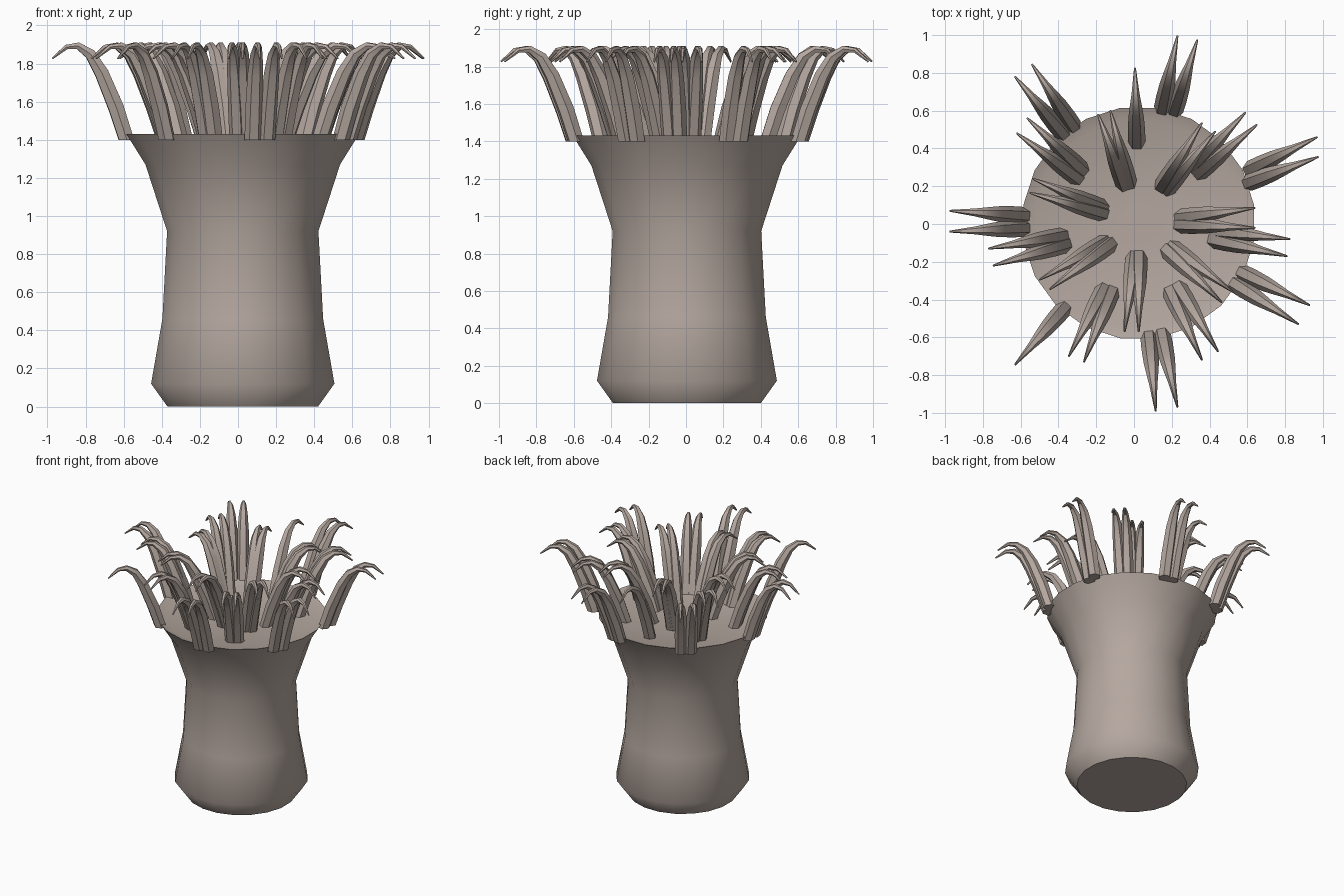
import bpy, bmesh, math
from mathutils import Vector

if "Cube" in bpy.data.objects:
    bpy.data.objects.remove(bpy.data.objects["Cube"])

CX, CY = 0.025, 0.005   # axis of the body

skin = bpy.data.materials.new("warm_grey_skin")
skin.diffuse_color = (0.46, 0.39, 0.35, 1)
skin.use_nodes = True
skin.node_tree.nodes["Principled BSDF"].inputs["Base Color"].default_value = skin.diffuse_color


def finish(bm, name, angle):
    bmesh.ops.recalc_face_normals(bm, faces=bm.faces)
    me = bpy.data.meshes.new(name)
    bm.to_mesh(me)
    bm.free()
    me.materials.append(skin)
    ob = bpy.data.objects.new(name, me)
    bpy.context.collection.objects.link(ob)
    bpy.ops.object.select_all(action='DESELECT')
    ob.select_set(True)
    bpy.context.view_layer.objects.active = ob
    bpy.ops.object.shade_smooth_by_angle(angle=math.radians(angle))
    return ob


def bridge(bm, rings):
    n = len(rings[0])
    for a, b in zip(rings, rings[1:]):
        for i in range(n):
            j = (i + 1) % n
            bm.faces.new((a[i], a[j], b[j], b[i]))


# Body: lathed column with a flared rim and a slightly dished top
profile = [(0.40, 0), (0.487, 0.12), (0.427, 0.46), (0.402, 0.92),
           (0.517, 1.27), (0.618, 1.43), (0.55, 1.405), (0.10, 1.40)]
SIDES = 20
bm = bmesh.new()
rings = []
for r, z in profile:
    ring = []
    for i in range(SIDES):
        a = 2 * math.pi * (i + 0.5) / SIDES
        ring.append(bm.verts.new((CX + r * math.cos(a), CY + r * math.sin(a), z)))
    rings.append(ring)
bridge(bm, rings)
bm.faces.new(rings[0])
bm.faces.new(rings[-1])
finish(bm, "body", 50)

# Tentacle: outward offset from base, height, half thickness
path = [(0.0, 1.40, 0.046), (0.055, 1.57, 0.046), (0.13, 1.75, 0.041),
        (0.19, 1.85, 0.032), (0.255, 1.893, 0.021), (0.315, 1.887, 0.014),
        (0.39, 1.826, 0.005)]


def tentacle(tip, name):
    out = Vector((tip[0] - CX, tip[1] - CY, 0)).normalized()
    side = Vector((-out.y, out.x, 0))
    base = Vector((tip[0], tip[1], 0)) - out * path[-1][0]
    bm = bmesh.new()
    rings = []
    for k, (d, z, r) in enumerate(path):
        p0, p1 = path[max(k - 1, 0)], path[min(k + 1, len(path) - 1)]
        t = (out * (p1[0] - p0[0]) + Vector((0, 0, p1[1] - p0[1]))).normalized()
        if k == 0:
            t = Vector((0, 0, 1))      # flat cut at the foot
        up = side.cross(t)
        c = base + out * d + Vector((0, 0, z))
        rings.append([bm.verts.new(c + r * (math.cos(a) * side + math.sin(a) * up))
                      for a in (math.pi * i / 3 for i in range(6))])
    bridge(bm, rings)
    bm.faces.new(rings[0])
    bm.faces.new(rings[-1])
    finish(bm, name, 40)


# Tip positions of the three rings of tentacles, mostly in pairs
tips = {
    "outer": [(-.975, .07), (-.975, -.04), (-.54, .845), (-.63, .78), (.23, .995),
              (.335, .975), (.97, .46), (.975, .355), (.93, -.43), (.87, -.53),
              (.115, -.99), (.23, -.97), (-.63, -.745)],
    "middle": [(.005, .825), (.59, .59), (.65, .525), (.825, -.08), (.81, -.17),
               (.445, -.675), (.36, -.72), (-.265, -.73), (-.345, -.70),
               (-.77, -.13), (-.745, -.22), (-.565, .56), (-.62, .48)],
    "inner": [(-.125, .60), (-.19, .58), (.36, .535), (.43, .49), (.64, .085),
              (.64, -.02), (.525, -.36), (.465, -.415), (.025, -.57), (-.05, -.57),
              (-.5, -.295), (-.445, -.345), (-.55, .165), (-.535, .24)],
}
for ring_name, pts in tips.items():
    for n, tip in enumerate(pts):
        tentacle(tip, f"{ring_name}_tentacle_{n + 1}")
